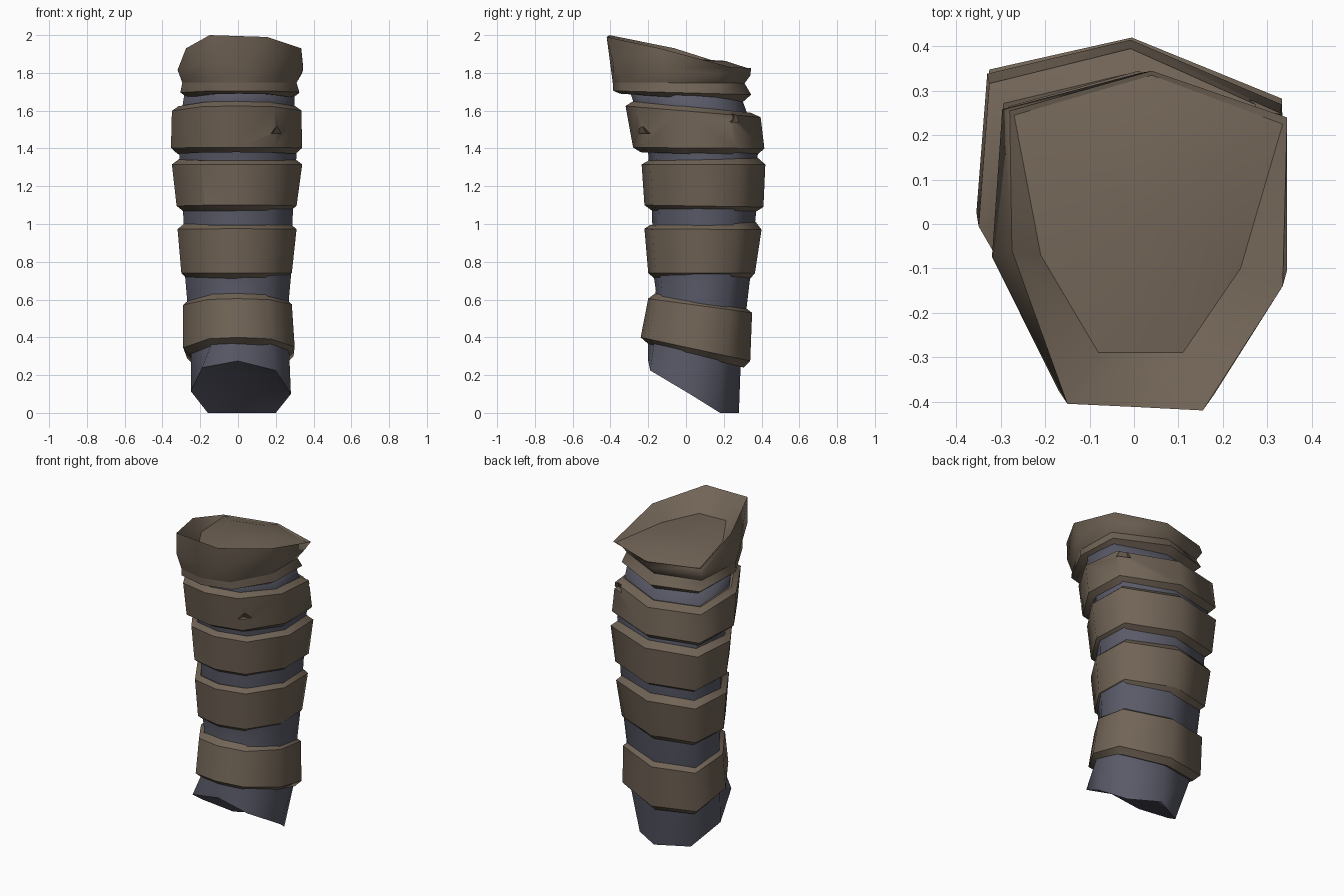
import bpy, bmesh
from mathutils import Vector

if "Cube" in bpy.data.objects:
    bpy.data.objects.remove(bpy.data.objects["Cube"])


def material(name, rgb):
    m = bpy.data.materials.new(name)
    m.diffuse_color = (*rgb, 1)
    m.use_nodes = True
    m.node_tree.nodes["Principled BSDF"].inputs["Base Color"].default_value = m.diffuse_color
    return m


BROWN = material("leather_brown", (0.165, 0.127, 0.093))
SLATE = material("slate_cloth", (0.100, 0.102, 0.137))

# eight-sided section: x as a share of the half width, t from front (0) to back (1)
SECTION = [(-.54, .06), (0, 0), (.58, .07), (1, .40),
           (.98, .79), (.0, 1), (-.93, .89), (-1, .44)]


def ring(xl, xr, front, back):
    """Tilted section; front and back are (y, z)."""
    mid, half = (xl + xr) / 2, (xr - xl) / 2
    f, b = Vector(front), Vector(back)
    pts = []
    for x, t in SECTION:
        y, z = f.lerp(b, t)
        pts.append((mid + half * x, y, z))
    return pts


def loft(name, rings, mat, sharp=(), closed=False, tips=()):
    """Skin rings bottom to top; tips are the centre points of the end caps."""
    bm = bmesh.new()
    rows = [[bm.verts.new(p) for p in r] for r in rings]
    n = len(SECTION)
    for i in range(len(rows) if closed else len(rows) - 1):
        a, b = rows[i], rows[(i + 1) % len(rows)]
        for j in range(n):
            k = (j + 1) % n
            bm.faces.new((a[j], a[k], b[k], b[j]))
    if tips:
        for row, tip in ((rows[0], tips[0]), (rows[-1], tips[1])):
            c = bm.verts.new(tip)
            for j in range(n):
                bm.faces.new((row[j], row[(j + 1) % n], c))
    bmesh.ops.recalc_face_normals(bm, faces=bm.faces)
    for f in bm.faces:
        f.smooth = True
    for i in sharp:
        for j in range(n):
            bm.edges.get((rows[i][j], rows[i][(j + 1) % n])).smooth = False
    me = bpy.data.meshes.new(name)
    bm.to_mesh(me)
    bm.free()
    me.materials.append(mat)
    ob = bpy.data.objects.new(name, me)
    bpy.context.collection.objects.link(ob)
    return ob


def nick(ob, loc, size, turn):
    """Small chipped notch cut from a band."""
    bpy.ops.mesh.primitive_cone_add(vertices=4, radius1=1, radius2=0, depth=2,
                                    location=loc, rotation=(0, 0, turn))
    c = bpy.context.object
    c.name = "nick_cutter"
    c.scale = size
    c.data.materials.append(BROWN)
    c.hide_render = True
    c.hide_set(True)
    mod = ob.modifiers.new("nick", 'BOOLEAN')
    mod.operation = 'DIFFERENCE'
    mod.solver = 'EXACT'
    mod.object = c


# inner sleeve, cut on a slant at the bottom with a shallow hollow
foot = [(-.19, -.185, .24), (0, -.20, .275), (.20, -.19, .225), (.28, .02, .10),
        (.20, .18, 0), (.03, .28, 0), (-.16, .18, 0), (-.25, .01, .115)]
loft("inner_sleeve", [
    foot,
    ring(-.25, .27, (-.20, .40), (.29, .27)),
    ring(-.27, .27, (-.16, .65), (.32, .55)),
    ring(-.28, .28, (-.17, .72), (.34, .72)),
    ring(-.29, .29, (-.18, 1.05), (.37, 1.05)),
    ring(-.31, .31, (-.20, 1.37), (.38, 1.37)),
    ring(-.30, .30, (-.27, 1.62), (.34, 1.54)),
    ring(-.28, .30, (-.31, 1.74), (.29, 1.68)),
], SLATE, sharp=(0,), tips=((.01, .06, .185), (0, 0, 1.73)))

# armour bands: outer-bottom then outer-top (xl, xr, front, back),
# followed by the chamfered edges at bottom and top (front, back)
BANDS = [
    ((-.29, .30, (-.24, .40), (.34, .275)), (-.29, .285, (-.20, .605), (.35, .53)),
     ((-.20, .365), (.305, .24)), ((-.16, .635), (.31, .56))),
    ((-.30, .285, (-.20, .74), (.365, .74)), (-.32, .31, (-.22, .975), (.40, .97)),
     ((-.165, .71), (.335, .705)), ((-.19, .995), (.37, 1.01))),
    ((-.325, .31, (-.22, 1.10), (.41, 1.09)), (-.35, .34, (-.235, 1.315), (.42, 1.315)),
     ((-.18, 1.07), (.37, 1.065)), ((-.20, 1.335), (.38, 1.35))),
    ((-.355, .34, (-.28, 1.405), (.415, 1.40)), (-.35, .335, (-.32, 1.625), (.395, 1.565)),
     ((-.24, 1.38), (.37, 1.36)), ((-.28, 1.65), (.34, 1.59))),
]
bands = []
for i, (low, high, lip_low, lip_high) in enumerate(BANDS):
    xl, xr = low[0] + .035, low[1] - .035
    ul, ur = high[0] + .035, high[1] - .035
    inner = []
    for (f, b), l, r, dz in ((lip_high, ul, ur, -.02), (lip_low, xl, xr, .02)):
        inner.append(ring(l + .05, r - .05, (f[0] + .06, f[1] + dz), (b[0] - .06, b[1] + dz)))
    bands.append(loft(f"armour_band_{i + 1}", [
        ring(xl, xr, *lip_low), ring(*low), ring(*high), ring(ul, ur, *lip_high), *inner,
    ], BROWN, sharp=range(6), closed=True))

# chips in the band edges and faces
nick(bands[1], (.08, -.20, .735), (.08, .03, .03), 0)
nick(bands[2], (-.17, -.19, 1.08), (.04, .04, .03), .3)
nick(bands[2], (.31, .30, 1.09), (.05, .05, .04), .5)
nick(bands[3], (.21, -.23, 1.50), (.07, .035, .022), .9)
nick(bands[3], (.30, .27, 1.58), (.06, .06, .04), .4)

# flared top collar: slanted rim, inner lip sloping down to a gently domed top
rim = [(-.15, -.405, 2.0), (0, -.412, 1.995), (.155, -.42, 1.99), (.335, -.14, 1.93),
       (.345, .24, 1.83), (.04, .345, 1.825), (-.28, .255, 1.83), (-.275, -.06, 1.93)]
crease = [(-.08, -.29, 1.875), (.015, -.29, 1.872), (.11, -.29, 1.87), (.24, -.10, 1.85),
          (.335, .225, 1.822), (.04, .335, 1.822), (-.27, .245, 1.827), (-.21, -.07, 1.86)]
top = [(.02 + (x - .02) * .6, .02 + (y - .02) * .6, 1.872 + (z - 1.85) * .3)
       for x, y, z in crease]
flare = ring(-.32, .345, (-.40, 1.84), (.34, 1.785))
flare[0], flare[2] = (-.17, -.375, 1.85), (.18, -.385, 1.85)
loft("top_collar", [
    ring(-.26, .28, (-.35, 1.69), (.30, 1.645)),
    ring(-.305, .325, (-.385, 1.705), (.345, 1.685)),
    ring(-.295, .31, (-.388, 1.75), (.31, 1.745)),
    flare, rim, crease, top,
], BROWN, sharp=(0, 1, 2, 4, 5), tips=((0, 0, 1.69), (.02, .02, 1.875)))
